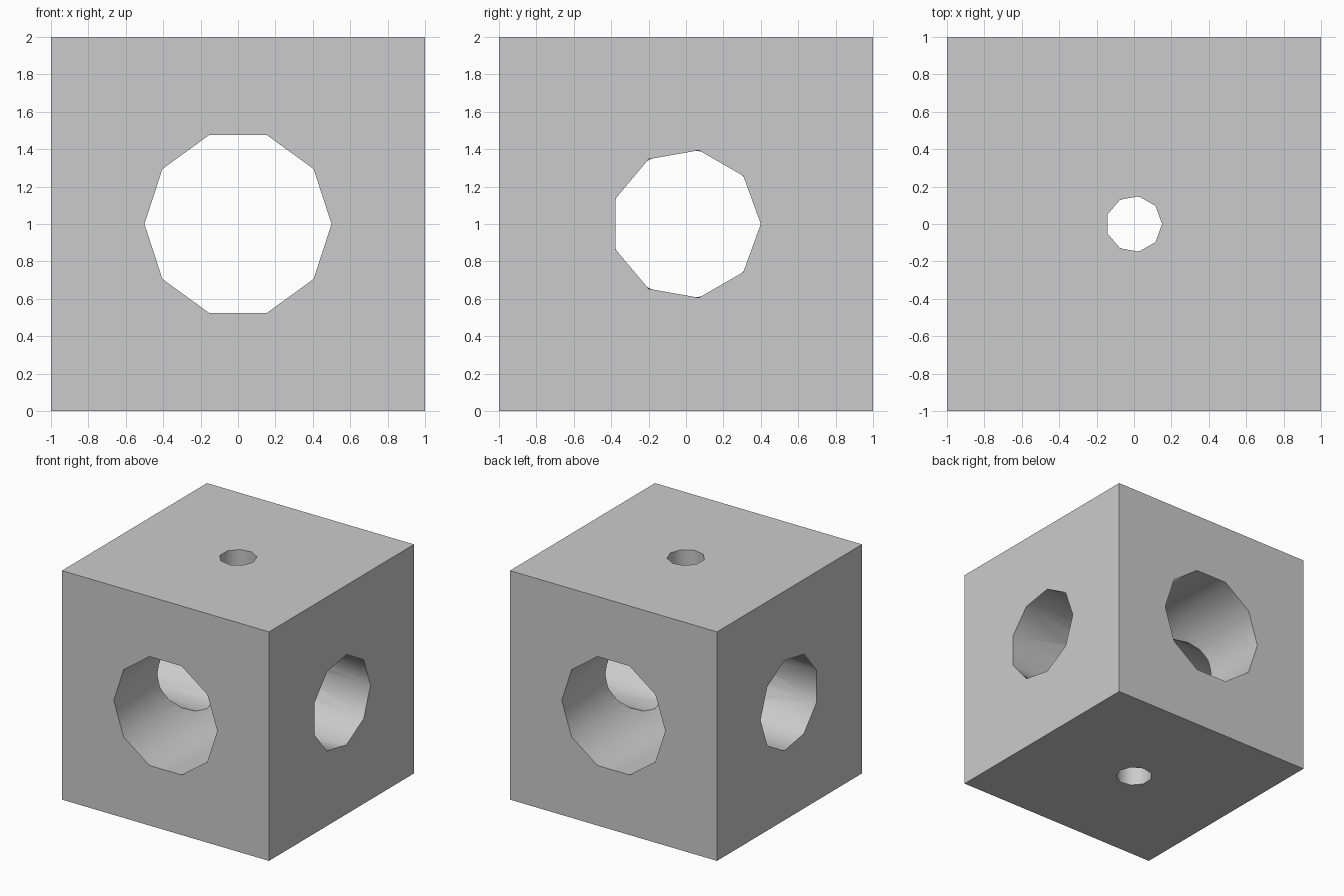
import bpy, bmesh
from math import cos, sin, sqrt, tau, radians

if "Cube" in bpy.data.objects:
    bpy.data.objects.remove(bpy.data.objects["Cube"])

CENTRE = 1.0      # height of the block centre
MAIN_R = 0.5      # radius of the front-to-back bore


def bridge(bm, a, b):
    """Triangulate between two rings with different vertex counts."""
    i = j = 0
    na, nb = len(a), len(b)
    while i < na or j < nb:
        if j == nb or (i < na and (i + 0.5) / na <= (j + 0.5) / nb):
            bm.faces.new((a[i % na], a[(i + 1) % na], b[j % nb]))
            i += 1
        else:
            bm.faces.new((a[i % na], b[(j + 1) % nb], b[j % nb]))
            j += 1


def bore_cutter(name, place, radius, sides, inner_sides, depth):
    """Cutter with coarse mouths and a finer ring inside."""
    bm = bmesh.new()

    def ring(n, d):
        pts = [(radius * cos(tau * k / n), radius * sin(tau * k / n)) for k in range(n)]
        return [bm.verts.new(place(u, v, d(u, v))) for u, v in pts]

    rings = [ring(sides, lambda u, v: -1.1),
             ring(sides, lambda u, v: -1.0),
             ring(inner_sides, lambda u, v: -depth(u, v)),
             ring(inner_sides, depth),
             ring(sides, lambda u, v: 1.0),
             ring(sides, lambda u, v: 1.1)]
    for a, b in zip(rings, rings[1:]):
        bridge(bm, a, b)
    bm.faces.new(rings[0])
    bm.faces.new(rings[-1])
    bmesh.ops.recalc_face_normals(bm, faces=bm.faces[:])
    mesh = bpy.data.meshes.new(name)
    bm.to_mesh(mesh)
    bm.free()
    obj = bpy.data.objects.new(name, mesh)
    bpy.context.collection.objects.link(obj)
    obj.hide_render = True
    return obj


# Block
bpy.ops.mesh.primitive_cube_add(size=2, location=(0, 0, CENTRE))
block = bpy.context.object
block.name = "bored_block"

# Three crossing bores: front to back, side to side, top to bottom
cutters = [
    bore_cutter("front_bore", lambda u, v, d: (u, d, v + CENTRE),
                MAIN_R, 10, 40, lambda u, v: 0.45),
    bore_cutter("side_bore", lambda u, v, d: (d, u, v + CENTRE),
                0.4, 9, 20, lambda u, v: 0.97 * sqrt(MAIN_R**2 - v * v)),
    bore_cutter("top_bore", lambda u, v, d: (u, v, d + CENTRE),
                0.15, 9, 20, lambda u, v: 0.97 * sqrt(MAIN_R**2 - u * u)),
]
for cutter in cutters:
    mod = block.modifiers.new(cutter.name, 'BOOLEAN')
    mod.operation = 'DIFFERENCE'
    mod.solver = 'EXACT'
    mod.object = cutter
    bpy.ops.object.modifier_apply(modifier=mod.name)
for cutter in cutters:
    bpy.data.objects.remove(cutter)

# Smooth bores, sharp rims
bpy.ops.object.shade_smooth_by_angle(angle=radians(35))
